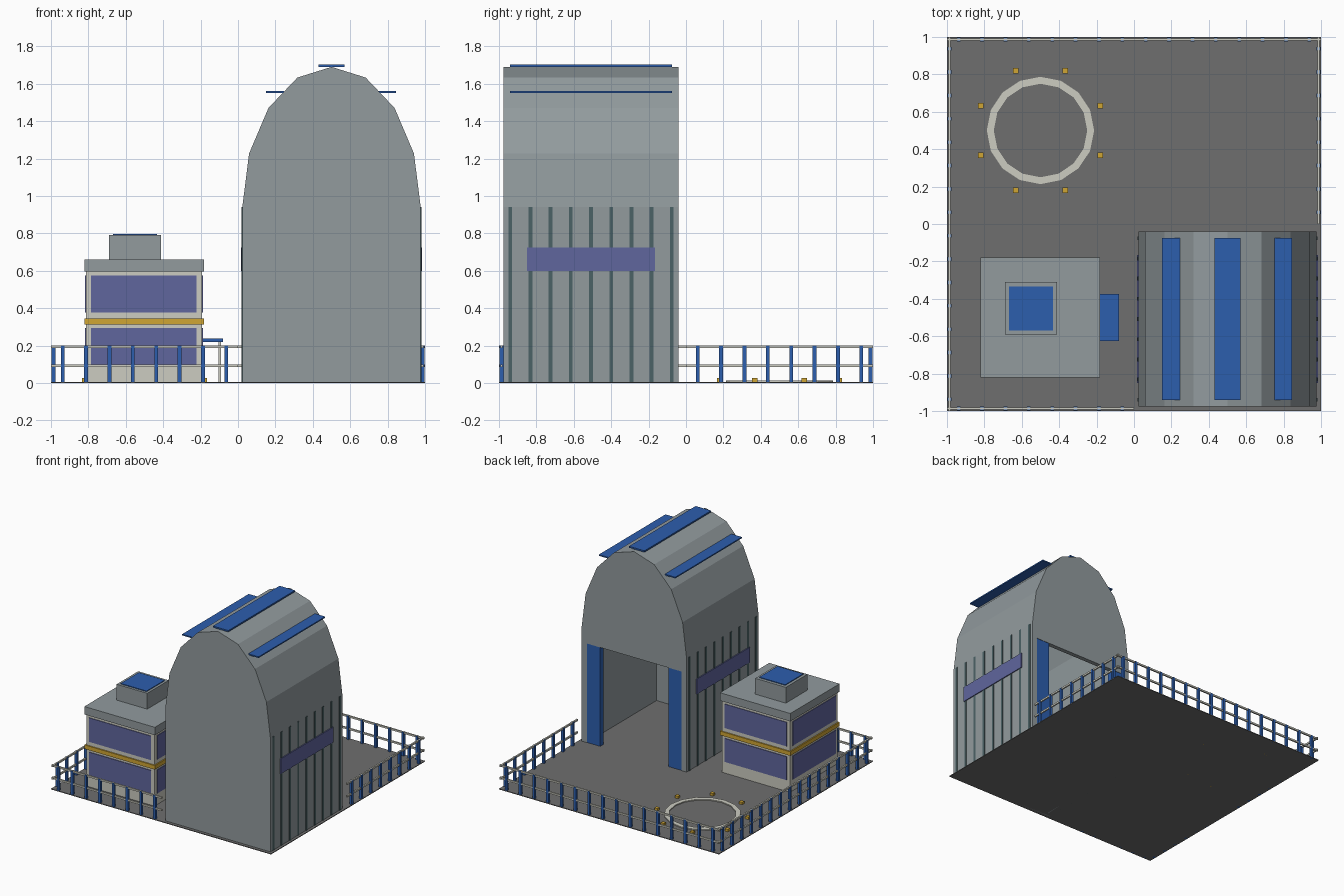
import bpy, bmesh, math

if "Cube" in bpy.data.objects:
    bpy.data.objects.remove(bpy.data.objects["Cube"])


def material(name, r, g, b):
    lin = [((c / 255 + 0.055) / 1.055) ** 2.4 for c in (r, g, b)]
    m = bpy.data.materials.new(name)
    m.diffuse_color = (*lin, 1)
    m.use_nodes = True
    m.node_tree.nodes["Principled BSDF"].inputs["Base Color"].default_value = m.diffuse_color
    return m


GREY = material("metal grey", 146, 155, 158)
PAVING = material("paving grey", 110, 110, 110)
BLUE = material("blue", 44, 94, 174)
CREAM = material("cream", 204, 204, 193)
GLASS = material("violet glass", 96, 102, 158)
YELLOW = material("yellow", 208, 166, 52)
RIB = material("dark teal", 75, 98, 102)


def finish(name, bm, mat):
    bmesh.ops.recalc_face_normals(bm, faces=bm.faces)
    me = bpy.data.meshes.new(name)
    bm.to_mesh(me)
    bm.free()
    me.materials.append(mat)
    ob = bpy.data.objects.new(name, me)
    bpy.context.collection.objects.link(ob)
    return ob


def boxes(name, mat, *bounds):
    """One object from boxes given as (x0, x1, y0, y1, z0, z1)."""
    bm = bmesh.new()
    for x0, x1, y0, y1, z0, z1 in bounds:
        vs = bmesh.ops.create_cube(bm, size=1)["verts"]
        for v in vs:
            v.co = (x0 + (v.co.x + .5) * (x1 - x0),
                    y0 + (v.co.y + .5) * (y1 - y0),
                    z0 + (v.co.z + .5) * (z1 - z0))
    return finish(name, bm, mat)


def extrude_y(name, mat, profile, y0, y1):
    """Extrude an x-z outline along y."""
    bm = bmesh.new()
    face = bm.faces.new([bm.verts.new((x, y0, z)) for x, z in profile])
    res = bmesh.ops.extrude_face_region(bm, geom=[face])
    for v in res["geom"]:
        if isinstance(v, bmesh.types.BMVert):
            v.co.y = y1
    return finish(name, bm, mat)


def arch(half, rise):
    """Half-ellipse over straight walls, from right to left."""
    top = [(.5 + half * math.cos(math.pi * i / 8),
            .94 + rise * math.sin(math.pi * i / 8)) for i in range(9)]
    return [(.5 + half, 0)] + top + [(.5 - half, 0)]


# Paved base
boxes("ground", PAVING, (-1, 1, -1, 1, 0, .006))

# Hangar: vaulted shell, closed front wall, back wall with a doorway
outer, inner = arch(.477, .75), arch(.43, .70)
extrude_y("hangar_shell", GREY, outer + inner[::-1], -.945, -.075)
extrude_y("hangar_front_wall", GREY, outer, -.975, -.945)
doorway = [(.07, 0), (.07, .82), (.93, .82), (.93, 0)]
extrude_y("hangar_back_wall", GREY, outer + doorway, -.075, -.04)
boxes("hangar_door_leaves", BLUE, (.07, .19, -.085, -.043, 0, .82),
      (.81, .93, -.085, -.043, 0, .82))

# Hangar side ribs and window strips
ribs, strips = [], []
for s in (-1, 1):
    a, b = sorted((.5 + s * .47, .5 + s * .481))
    ribs += [(a, b, y - .01, y + .01, 0, .94)
             for y in (-.94 + .108 * i for i in range(9))]
    a, b = sorted((.5 + s * .475, .5 + s * .485))
    strips.append((a, b, -.85, -.165, .6, .725))
boxes("hangar_side_ribs", RIB, *ribs)
boxes("hangar_side_windows", GLASS, *strips)

# Flat panels on the vault
boxes("roof_panels", BLUE, (.43, .57, -.94, -.075, 1.69, 1.702),
      (.15, .245, -.94, -.075, 1.55, 1.56),
      (.75, .845, -.94, -.075, 1.55, 1.56))

# Office block
boxes("office_walls", CREAM, (-.812, -.192, -.81, -.19, 0, .6))
boxes("office_roof", GREY, (-.822, -.182, -.82, -.18, .595, .66))
boxes("office_band", YELLOW, (-.822, -.182, -.82, -.18, .312, .345))
boxes("roof_cabin", GREY, (-.69, -.412, -.59, -.31, .66, .79))
boxes("roof_cabin_panel", BLUE, (-.667, -.432, -.57, -.335, .788, .796))
panes = []
for z0, z1 in ((.1, .293), (.378, .575)):
    panes += [(-.785, -.222, -.815, -.185, z0, z1),
              (-.817, -.187, -.78, -.22, z0, z1)]
boxes("office_windows", GLASS, *panes)

# Entrance canopy on two poles
boxes("canopy", BLUE, (-.19, -.08, -.625, -.373, .22, .238))
boxes("canopy_poles", CREAM, *[(-.103, -.09, y - .007, y + .007, 0, .22)
                               for y in (-.6, -.4)])

# Landing circle
bm = bmesh.new()
rings = []
for r, z in ((.287, .004), (.287, .014), (.25, .014), (.25, .004)):
    rings.append([bm.verts.new((-.5 + r * math.cos(math.tau * i / 16),
                                .5 + r * math.sin(math.tau * i / 16), z))
                  for i in range(16)])
for k in range(4):
    p, q = rings[k], rings[(k + 1) % 4]
    for i in range(16):
        j = (i + 1) % 16
        bm.faces.new((p[i], p[j], q[j], q[i]))
finish("landing_circle", bm, CREAM)

# Marker lights around the circle
lamps = []
for i in range(8):
    t = math.tau * (i + .5) / 8
    x, y = -.5 + .346 * math.cos(t), .5 + .346 * math.sin(t)
    lamps.append((x - .014, x + .014, y - .014, y + .014, 0, .026))
boxes("marker_lights", YELLOW, *lamps)

# Perimeter fence, left open where the hangar stands
E = .987
posts, rails = [], []
for i in range(16):
    t = -.9375 + .125 * i
    spots = [(t, E), (-E, t)]
    spots += [(t, -E)] if t < 0 else [(E, t)]
    posts += [(x - .01, x + .01, y - .01, y + .01, 0, .2) for x, y in spots]
for z in (.092, .194):
    lo, hi = z - .007, z + .007
    rails += [(-1, 1, E - .006, E + .006, lo, hi),
              (-E - .006, -E + .006, -1, 1, lo, hi),
              (-1, 0, -E - .006, -E + .006, lo, hi),
              (E - .006, E + .006, 0, 1, lo, hi)]
boxes("fence_posts", BLUE, *posts)
boxes("fence_rails", CREAM, *rails)
